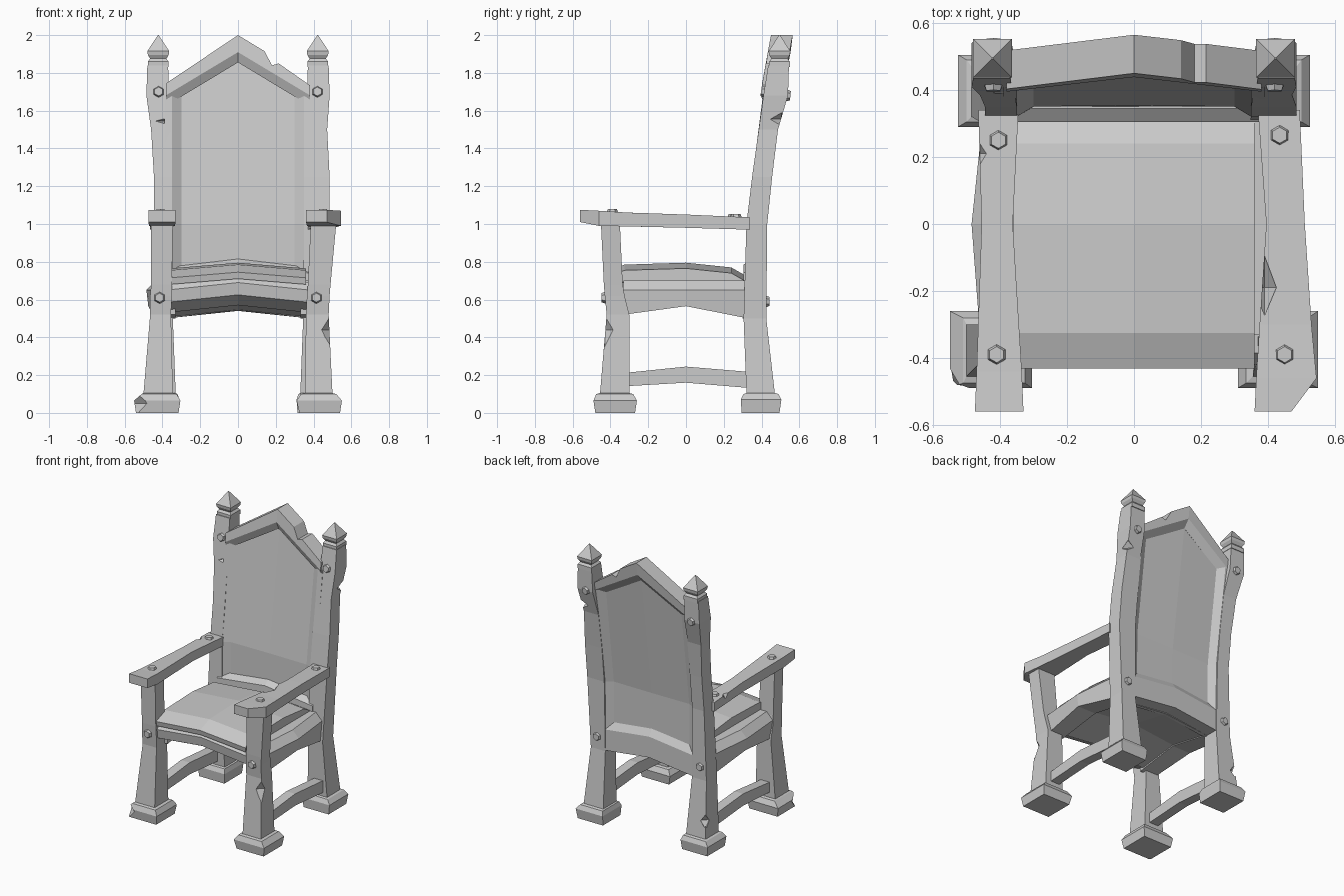
import bpy, bmesh
from mathutils import Matrix, Vector

if "Cube" in bpy.data.objects:
    bpy.data.objects.remove(bpy.data.objects["Cube"])


def loft(name, rings):
    """Skin a list of equal-length rings and cap both ends."""
    bm = bmesh.new()
    vs = [[bm.verts.new(p) for p in r] for r in rings]
    n = len(rings[0])
    for a, b in zip(vs, vs[1:]):
        for i in range(n):
            j = (i + 1) % n
            bm.faces.new((a[i], a[j], b[j], b[i]))
    bm.faces.new(vs[0])
    bm.faces.new(vs[-1])
    bmesh.ops.recalc_face_normals(bm, faces=bm.faces)
    me = bpy.data.meshes.new(name)
    bm.to_mesh(me)
    bm.free()
    ob = bpy.data.objects.new(name, me)
    bpy.context.collection.objects.link(ob)
    return ob


def column(name, secs):
    """Upright box loft from (z, x0, x1, y0, y1)."""
    return loft(name, [[(a, c, z), (b, c, z), (b, d, z), (a, d, z)] for z, a, b, c, d in secs])


def beam(name, secs):
    """Box loft along y from (y, x0, x1, z0, z1)."""
    return loft(name, [[(a, y, c), (b, y, c), (b, y, d), (a, y, d)] for y, a, b, c, d in secs])


def bolt(name, loc, axis):
    rot = Vector((0, 0, 1)).rotation_difference(Vector(axis)).to_matrix().to_4x4()
    bm = bmesh.new()
    bmesh.ops.create_cone(bm, cap_ends=True, segments=6, radius1=.034, radius2=.024, depth=.026,
                          matrix=Matrix.Translation(loc) @ rot)
    me = bpy.data.meshes.new(name)
    bm.to_mesh(me)
    bm.free()
    bpy.context.collection.objects.link(bpy.data.objects.new(name, me))


def chip(ob, loc, size):
    """Cut an octahedral nick out of a part."""
    x, y, z = size
    cutter = loft("chip_cutter", [[(a * k, b * k, c) for a, b in ((x, 0), (0, y), (-x, 0), (0, -y))]
                                  for k, c in ((.02, -z), (1, 0), (.02, z))])
    cutter.location = loc
    cutter.hide_render = True
    cutter.hide_set(True)
    m = ob.modifiers.new("chip", 'BOOLEAN')
    m.operation = 'DIFFERENCE'
    m.solver = 'EXACT'
    m.object = cutter


def lean(z):
    """Front surface y of the back at height z."""
    return .32 + max(0, z - 1) * .125


# front legs with flared feet
fl = column("front_leg_left", [
    (0, -.54, -.315, -.48, -.27), (.065, -.55, -.305, -.49, -.26), (.1, -.51, -.325, -.475, -.28),
    (.105, -.50, -.345, -.455, -.30), (.52, -.465, -.355, -.42, -.30), (.62, -.465, -.35, -.43, -.325),
    (.68, -.46, -.35, -.435, -.335), (1.0, -.46, -.345, -.45, -.35)])
fr = column("front_leg_right", [
    (0, .325, .54, -.48, -.27), (.065, .31, .55, -.49, -.26), (.1, .335, .52, -.475, -.28),
    (.105, .355, .50, -.455, -.30), (.52, .36, .48, -.42, -.30), (.62, .365, .485, -.43, -.325),
    (.68, .37, .49, -.435, -.335), (1.0, .385, .52, -.45, -.35)])

# rear legs running up into the leaning back posts
rear = []
for side, s, o12, o15 in (("left", -1, .445, .46), ("right", 1, .485, .472)):
    secs = [(0, .315, .515, .295, .495), (.07, .31, .525, .29, .505), (.1, .32, .50, .305, .49),
            (.105, .33, .485, .32, .47), (.5, .345, .46, .305, .425), (1.0, .35, o12, .32, .43),
            (1.25, .35, o12, .35, .456), (1.5, .355, o15, .385, .487), (1.68, .365, .485, .41, .54),
            (1.84, .37, .48, .435, .545)]
    rear.append(column("rear_post_" + side, [(z, *sorted((s * a, s * b)), c, d) for z, a, b, c, d in secs]))
    cx, cy = s * .422, .495
    column("finial_" + side, [(z, cx - r, cx + r, cy - r, cy + r) for z, r in
           ((1.83, .055), (1.86, .055), (1.875, .043), (1.895, .055), (1.915, .058), (2.0, .002))])

# arms
al = beam("arm_left", [(-.56, -.475, -.33, 1.01, 1.075), (-.44, -.47, -.335, .99, 1.065),
                       (0, -.455, -.362, .98, 1.05), (.34, -.465, -.345, .97, 1.035)])
ar = beam("arm_right", [(-.56, .36, .47, 1.01, 1.075), (-.46, .365, .545, .99, 1.07),
                        (-.3, .375, .53, .987, 1.06), (0, .395, .51, .98, 1.05), (.34, .37, .495, .97, 1.035)])

# seat side rails and floor stretchers
for side, s in (("left", -1), ("right", 1)):
    loft("side_rail_" + side, [[(s * x, y, z) for x, z in
         ((.33, lo), (out, lo), (out + .01, .65), (out - .04, .70), (.33, .70))]
         for y, out, lo in ((-.33, .45, .52), (0, .475, .565), (.33, .44, .5))])
    beam("stretcher_" + side, [(y, s * .42 - .035, s * .42 + .035, lo, hi) for y, lo, hi in
         ((-.34, .14, .21), (0, .16, .245), (.36, .13, .215))])

# seat frame, cushion and back rail, all arched in the middle
loft("seat_frame", [[(x, y, z + d) for y, z in
     ((-.41, .585), (-.42, .65), (-.385, .69), (.33, .69), (.33, .5), (0, .567), (-.3, .53))]
     for x, d in ((-.38, 0), (0, .04), (.38, 0))])
loft("seat_cushion", [[(x, y, z + d) for y, z in
     ((-.425, .68), (-.432, .715), (-.325, .755), (0, .765), (.24, .74), (.31, .70), (.31, .68))]
     for x, d in ((-.36, 0), (0, .03), (.36, 0))])
loft("back_rail", [[(x, y, z + d) for y, z in
     ((.30, .5), (.42, .5), (.42, .65), (.37, .73), (.345, .77), (.305, .74))]
     for x, d in ((-.38, 0), (0, .045), (.38, 0))])

# sunken back panel with raised bevelled sides
rings = []
for x, t, h in ((-.39, .1, 1.68), (-.35, .1, 1.69), (-.3, .04, 1.72), (0, .04, 1.9),
                (.3, .04, 1.72), (.35, .1, 1.69), (.39, .1, 1.68)):
    bow = .012 * (1 - abs(x) / .39)
    ys = ((.66, .05), (1.0, .05 + bow * .3), (h, .052 + bow))
    rings.append([(x, lean(z) + m - t / 2, z) for z, m in ys] +
                 [(x, lean(z) + m + t / 2, z) for z, m in reversed(ys)])
loft("back_panel", rings)

# peaked top rail with a broken notch
rings = []
for x, top in ((-.38, 1.745), (0, 2.0), (.14, 1.915), (.18, 1.84), (.215, 1.85), (.38, 1.735)):
    low = min(1.91 - abs(x) * .6, top - .02)
    b = .015 * (1 - abs(x) / .38) - .01
    rings.append([(x, lean(z) + o + b, z) for o, z in
                  ((0, top), (.115, top), (.115, low), (.08, low - .055), (.03, low - .055), (0, low))])
loft("top_rail", rings)

# hexagonal bolts
for x, y in ((-.405, .25), (.435, .265), (-.41, -.39), (.45, -.39)):
    bolt("arm_bolt", (x, y, 1.05 - y * .04), (0, 0, 1))
for s in (-1, 1):
    bolt("front_leg_bolt", (s * .415, -.434, .61), (0, -1, 0))
    bolt("post_front_bolt", (s * .42, .41, 1.7), (0, -1, .13))
    bolt("post_back_bolt", (s * .42, .54, 1.68), (0, 1, -.1))
    bolt("rear_leg_bolt", (s * .41, .428, .59), (0, 1, 0))

# chipped edges
chip(fr, (.49, -.43, .44), (.05, .05, .09))
chip(fl, (-.55, -.49, .05), (.07, .07, .09))
chip(rear[0], (-.39, .385, 1.545), (.055, .04, .015))
chip(rear[1], (.475, .505, 1.555), (.05, .06, .035))
chip(rear[0], (-.47, .45, .22), (.04, .04, .05))
chip(ar, (.39, -.19, 1.05), (.04, .1, .05))
chip(al, (-.46, .21, 1.05), (.025, .04, .04))
